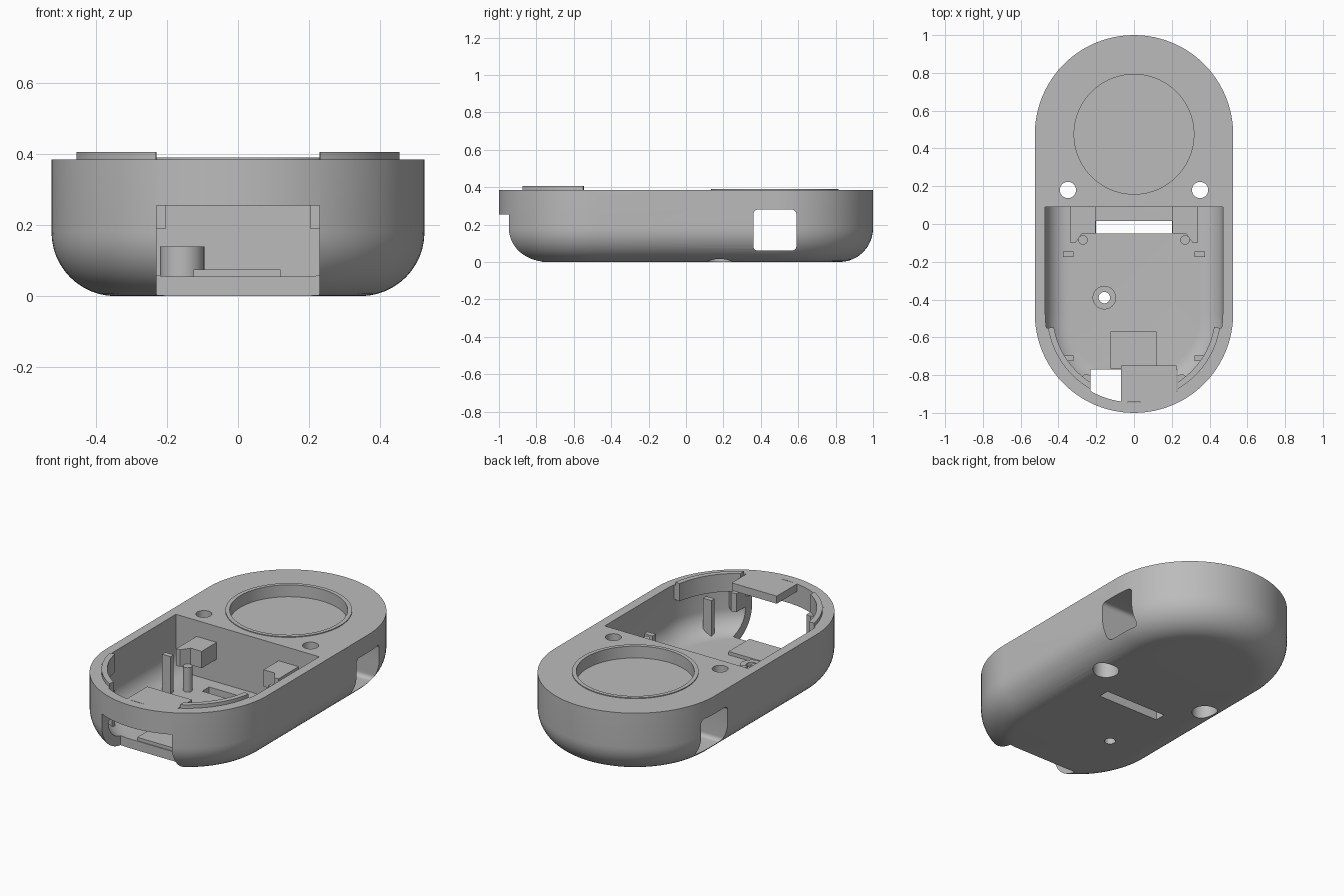
import bpy, bmesh, math
from mathutils import Vector

if "Cube" in bpy.data.objects:
    bpy.data.objects.remove(bpy.data.objects["Cube"])

R, CY, H = 0.525, 0.475, 0.385   # end radius, end centre, body height
WALL_Y = 0.09                    # partition behind the open tray

grey = bpy.data.materials.new("plain_grey")
grey.diffuse_color = (0.5, 0.5, 0.5, 1)
grey.use_nodes = True
grey.node_tree.nodes["Principled BSDF"].inputs["Base Color"].default_value = grey.diffuse_color


def finish(name, bm):
    bmesh.ops.recalc_face_normals(bm, faces=bm.faces)
    me = bpy.data.meshes.new(name)
    bm.to_mesh(me)
    bm.free()
    me.materials.append(grey)
    ob = bpy.data.objects.new(name, me)
    bpy.context.collection.objects.link(ob)
    return ob


def prism(name, pts, lo, hi, axis="Z"):
    """Extrude a flat outline along Z, or along X for outlines given in y,z."""
    bm = bmesh.new()
    place = (lambda p, h: (p[0], p[1], h)) if axis == "Z" else (lambda p, h: (h, p[0], p[1]))
    a = [bm.verts.new(place(p, lo)) for p in pts]
    b = [bm.verts.new(place(p, hi)) for p in pts]
    bm.faces.new(a)
    bm.faces.new(b)
    for i in range(len(a)):
        j = (i + 1) % len(a)
        bm.faces.new((a[i], a[j], b[j], b[i]))
    return finish(name, bm)


def box(name, x0, x1, y0, y1, z0, z1):
    return prism(name, [(x0, y0), (x1, y0), (x1, y1), (x0, y1)], z0, z1)


def arc(cx, cy, r, a0, a1, n):
    return [(cx + r * math.cos(math.radians(a0 + (a1 - a0) * i / n)),
             cy + r * math.sin(math.radians(a0 + (a1 - a0) * i / n))) for i in range(n + 1)]


def cylinder(name, x, y, r, z0, z1, n=48):
    return prism(name, arc(x, y, r, 0, 360, n)[:-1], z0, z1)


def stadium(name, r, fillet, z0, z1, cut_y=None):
    """Round-ended pill with a rounded bottom edge, optionally trimmed at cut_y."""
    bm = bmesh.new()
    levels = []
    for i in range(13):
        t = math.pi / 2 * i / 12
        levels.append((r - fillet * (1 - math.sin(t)), z0 + fillet * (1 - math.cos(t))))
    levels.append((r, z1))
    rings = []
    for rad, z in levels:
        outline = arc(0, CY, rad, 0, 180, 48) + arc(0, -CY, rad, 180, 360, 48)
        rings.append([bm.verts.new((x, y, z)) for x, y in outline])
    for a, b in zip(rings, rings[1:]):
        for i in range(len(a)):
            j = (i + 1) % len(a)
            bm.faces.new((a[i], a[j], b[j], b[i]))
    bm.faces.new(rings[0])
    bm.faces.new(rings[-1])
    if cut_y is not None:
        res = bmesh.ops.bisect_plane(bm, geom=bm.verts[:] + bm.edges[:] + bm.faces[:],
                                     plane_co=Vector((0, cut_y, 0)), plane_no=Vector((0, 1, 0)),
                                     clear_outer=True)
        edges = [e for e in res["geom_cut"] if isinstance(e, bmesh.types.BMEdge)]
        bmesh.ops.contextual_create(bm, geom=edges)
    return finish(name, bm)


def cut(target, cutter):
    mod = target.modifiers.new("cut", "BOOLEAN")
    mod.operation = "DIFFERENCE"
    mod.solver = "EXACT"
    mod.object = cutter
    bpy.context.view_layer.objects.active = target
    bpy.ops.object.modifier_apply(modifier=mod.name)
    bpy.data.objects.remove(cutter, do_unlink=True)


# Case body with open tray
body = stadium("case_body", R, 0.18, 0, H)
cut(body, stadium("tray_cutter", 0.47, 0.125, 0.055, 0.6, WALL_Y))

# Front port opening, round recess and side window tunnel
cut(body, box("port_cutter", -0.23, 0.23, -1.2, -0.77, -0.1, 0.255))
cut(body, cylinder("recess_cutter", 0, CY, 0.317, 0.32, 0.6, 96))
q = 0.025
window = (arc(0.59 - q, 0.28 - q, q, 0, 90, 6) + arc(0.36 + q, 0.28 - q, q, 90, 180, 6)
          + arc(0.36 + q, 0.06 + q, q, 180, 270, 6) + arc(0.59 - q, 0.06 + q, q, 270, 360, 6))
cut(body, prism("window_cutter", window, -0.8, 0.8, "X"))

# Screw holes with wide counterbores below
for s in (-1, 1):
    cut(body, cylinder("screw_cutter", s * 0.35, 0.18, 0.043, -0.1, 0.6))
    cut(body, cylinder("counterbore_cutter", s * 0.35, 0.18, 0.07, -0.1, 0.28))

# Floor slot and small boss hole
cut(body, box("slot_cutter", -0.2, 0.2, -0.05, 0.015, -0.1, 0.15))
cut(body, cylinder("boss_hole_cutter", -0.157, -0.39, 0.03, -0.1, 0.2))

# Boss around the small hole
boss = cylinder("floor_boss", -0.157, -0.39, 0.062, 0.05, 0.14)
cut(boss, cylinder("boss_bore_cutter", -0.157, -0.39, 0.03, -0.1, 0.3))

# Thin raised rim around the recess
rim = cylinder("recess_rim", 0, CY, 0.34, 0.375, 0.39, 96)
cut(rim, cylinder("rim_cutter", 0, CY, 0.317, 0.3, 0.6, 96))

# Connector pad on the floor and cover plate over the port
box("connector_pad", -0.125, 0.12, -0.765, -0.57, 0.05, 0.075)
box("port_cover", -0.07, 0.225, -0.942, -0.75, 0.34, H)


# Mirrored fittings inside the tray
for s, side in ((-1, "left"), (1, "right")):
    def flip(pts):
        return [(s * x, y) for x, y in pts]

    prism(side + "_lip", flip(arc(0, -CY, 0.43, -9.4, -57.7, 20) + arc(0, -CY, 0.461, -60, -9.4, 20)),
          0.3, 0.405)
    prism(side + "_lip_base", flip(arc(0, -CY, 0.431, -9.4, -57.7, 20) + arc(0, -CY, 0.48, -61.4, -9.4, 20)),
          0.3, 0.384)
    prism(side + "_front_block", flip([(0.23, -0.89), (0.23, -0.8), (0.26, -0.795), (0.31, -0.84)]),
          0.19, 0.3)
    prism(side + "_bracket", flip([(0.335, 0.095), (0.335, -0.1), (0.31, -0.1), (0.275, -0.05),
                                   (0.203, -0.05), (0.203, 0.095)]), 0.19, 0.29)
    cylinder(side + "_pin", s * 0.27, -0.085, 0.025, 0.05, 0.2, 24)
    for end, y in (("rear", -0.16), ("front", -0.71)):
        x0, x1 = sorted((s * 0.32, s * 0.375))
        box(side + "_" + end + "_post", x0, x1, y - 0.015, y + 0.015, 0.05, 0.275)

# Smooth curved walls, keep crisp edges
for ob in bpy.data.objects:
    ob.select_set(True)
bpy.context.view_layer.objects.active = body
bpy.ops.object.shade_smooth_by_angle(angle=math.radians(30))
